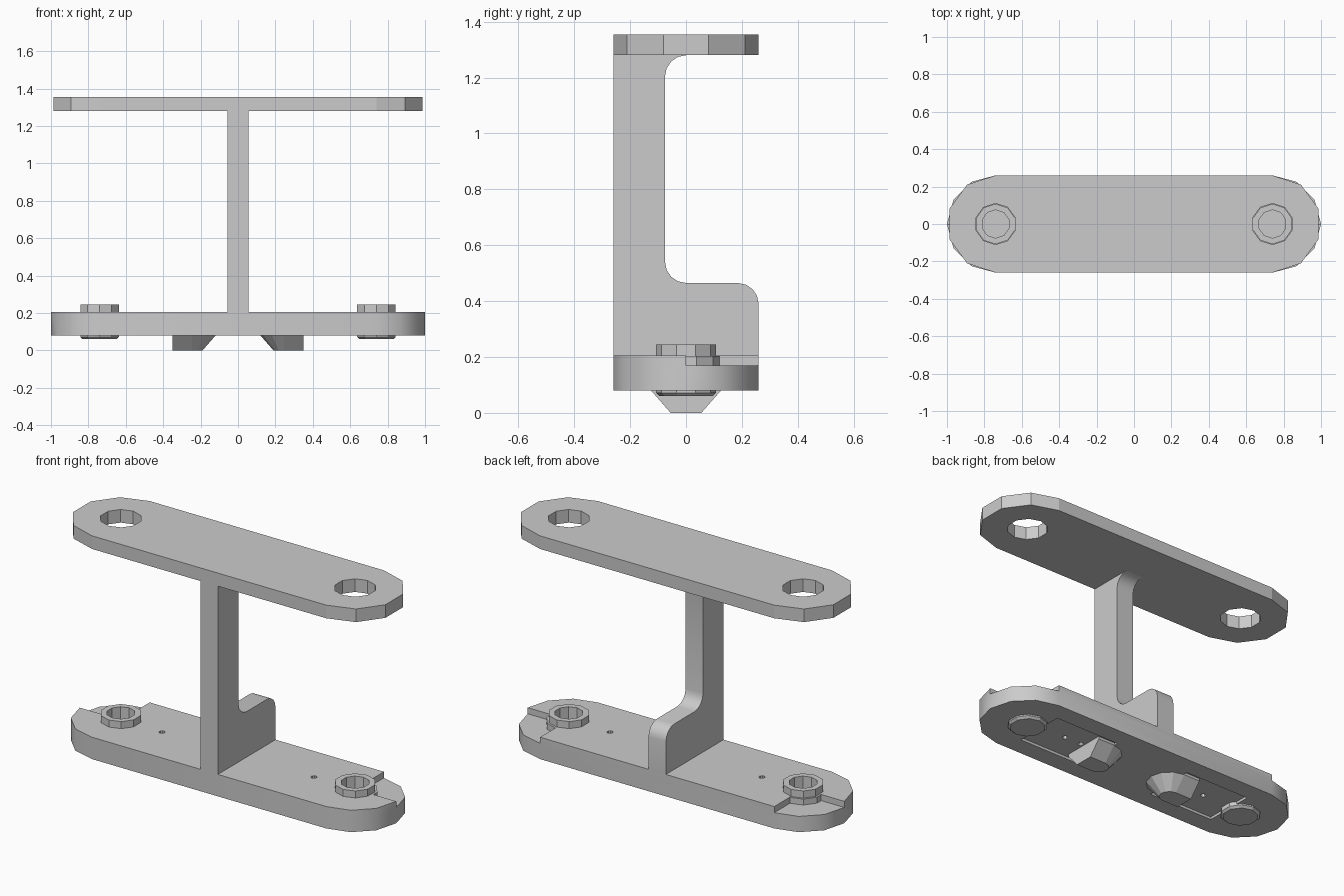
import bpy, bmesh
from math import sin, cos, pi, radians

cube = bpy.data.objects.get("Cube")
if cube:
    bpy.data.objects.remove(cube, do_unlink=True)

grey = bpy.data.materials.new("plain_grey")
grey.use_nodes = True
grey.diffuse_color = (0.6, 0.6, 0.6, 1)
grey.node_tree.nodes["Principled BSDF"].inputs["Base Color"].default_value = (0.6, 0.6, 0.6, 1)

END = 0.74      # centre of each rounded end
R = 0.26        # half width of the plates


def add(name, build):
    bm = bmesh.new()
    build(bm)
    bmesh.ops.recalc_face_normals(bm, faces=bm.faces)
    me = bpy.data.meshes.new(name)
    bm.to_mesh(me)
    bm.free()
    me.materials.append(grey)
    ob = bpy.data.objects.new(name, me)
    bpy.context.collection.objects.link(ob)
    return ob


def loft(bm, rings, closed=False):
    """Skin a stack of equal-length rings; cap the ends, or join last to first."""
    vs = [[bm.verts.new(p) for p in ring] for ring in rings]
    n = len(vs[0])
    pairs = list(zip(vs, vs[1:]))
    if closed:
        pairs.append((vs[-1], vs[0]))
    for a, b in pairs:
        for i in range(n):
            j = (i + 1) % n
            bm.faces.new((a[i], a[j], b[j], b[i]))
    if not closed:
        bm.faces.new(vs[0])
        bm.faces.new(vs[-1])


def circle(x, r, z, n=10):
    return [(x + r * cos(2 * pi * (i + 0.5) / n), r * sin(2 * pi * (i + 0.5) / n), z)
            for i in range(n)]


def stadium(z, segs):
    pts = []
    for s, start in ((1, -pi / 2), (-1, pi / 2)):
        for i in range(segs + 1):
            a = start + pi * i / segs
            pts.append((s * END + R * cos(a), R * sin(a), z))
    return pts


def block(bm, s, x0, x1, y0, y1, z0, z1):
    loft(bm, [[(s * x, y, z) for x, y in ((x0, y0), (x1, y0), (x1, y1), (x0, y1))]
              for z in (z0, z1)])


def both(fn):
    def build(bm):
        for s in (-1, 1):
            fn(bm, s)
    return build


def cut(ob, fn):
    cutter = add("cutter", both(fn))
    cutter.hide_render = True
    mod = ob.modifiers.new("cut", 'BOOLEAN')
    mod.operation = 'DIFFERENCE'
    mod.solver = 'EXACT'
    mod.object = cutter
    select(ob)
    bpy.ops.object.modifier_apply(modifier=mod.name)
    bpy.data.objects.remove(cutter, do_unlink=True)


def select(ob):
    bpy.ops.object.select_all(action='DESELECT')
    ob.select_set(True)
    bpy.context.view_layer.objects.active = ob


def cylinder_cut(x, r, z0, z1, n=10):
    return lambda bm, s: loft(bm, [circle(s * x, r, z0, n), circle(s * x, r, z1, n)])


# Upper plate with two through holes
top = add("upper_plate", lambda bm: loft(bm, [stadium(1.28, 5), stadium(1.355, 5)]))
cut(top, cylinder_cut(END, 0.11, 1.2, 1.4))

# Lower plate: corner notches, sockets, underside slots, pin holes
base = add("lower_plate", lambda bm: loft(bm, [stadium(0.08, 6), stadium(0.205, 6)]))
cut(base, lambda bm, s: block(bm, s, END, 1.2, 0, 0.4, 0.17, 0.3))
cut(base, cylinder_cut(END, 0.075, 0.12, 0.3))
cut(base, lambda bm, s: block(bm, s, 0.24, 0.66, -0.15, 0.15, 0.0, 0.095))
cut(base, cylinder_cut(0.48, 0.016, 0.0, 0.3, 8))
cut(base, cylinder_cut(0.37, 0.016, 0.0, 0.14, 8))
select(base)
bpy.ops.object.shade_smooth_by_angle(angle=radians(32))


# Upright web with filleted foot and head
def fillet(y, z, r, a0, a1):
    return [(y + r * cos(radians(a0 + (a1 - a0) * i / 4)),
             z + r * sin(radians(a0 + (a1 - a0) * i / 4))) for i in range(5)]


profile = [(-R, 0.2), (R, 0.2)]
profile += fillet(0.185, 0.39, 0.075, 0, 90)
profile += fillet(0, 0.54, 0.075, 270, 180)
profile += fillet(0, 1.205, 0.075, 180, 90)
profile += [(0, 1.285), (-R, 1.285)]
web = add("upright_web", lambda bm: loft(
    bm, [[(x, y, z) for y, z in profile] for x in (-0.055, 0.055)]))
select(web)
bpy.ops.object.shade_smooth_by_angle(angle=radians(30))


# Raised rings around the sockets, with a wider collar below
def tube(r_in, r_out, z0, z1):
    def build(bm, s):
        x = s * END
        loft(bm, [circle(x, r_in, z0), circle(x, r_out, z0),
                  circle(x, r_out, z1), circle(x, r_in, z1)], closed=True)
    return build


add("socket_rings", both(tube(0.075, 0.108, 0.13, 0.245)))
add("socket_collars", both(tube(0.075, 0.12, 0.13, 0.204)))

# Chamfered pads under the sockets
add("underside_pads", both(lambda bm, s: loft(bm, [
    circle(s * END, 0.108, 0.11), circle(s * END, 0.108, 0.072),
    circle(s * END, 0.095, 0.06)])))


# Tapered feet: half cone inwards, flat face outwards
def foot(bm, s):
    rings = []
    for r, z in ((0.125, 0.1), (0.125, 0.08), (0.055, 0.0)):
        ring = [(s * 0.35, -r, z)]
        ring += [(s * (0.245 - r * sin(pi * i / 6)), -r * cos(pi * i / 6), z)
                 for i in range(7)]
        rings.append(ring + [(s * 0.35, r, z)])
    loft(bm, rings)


add("tapered_feet", both(foot))
